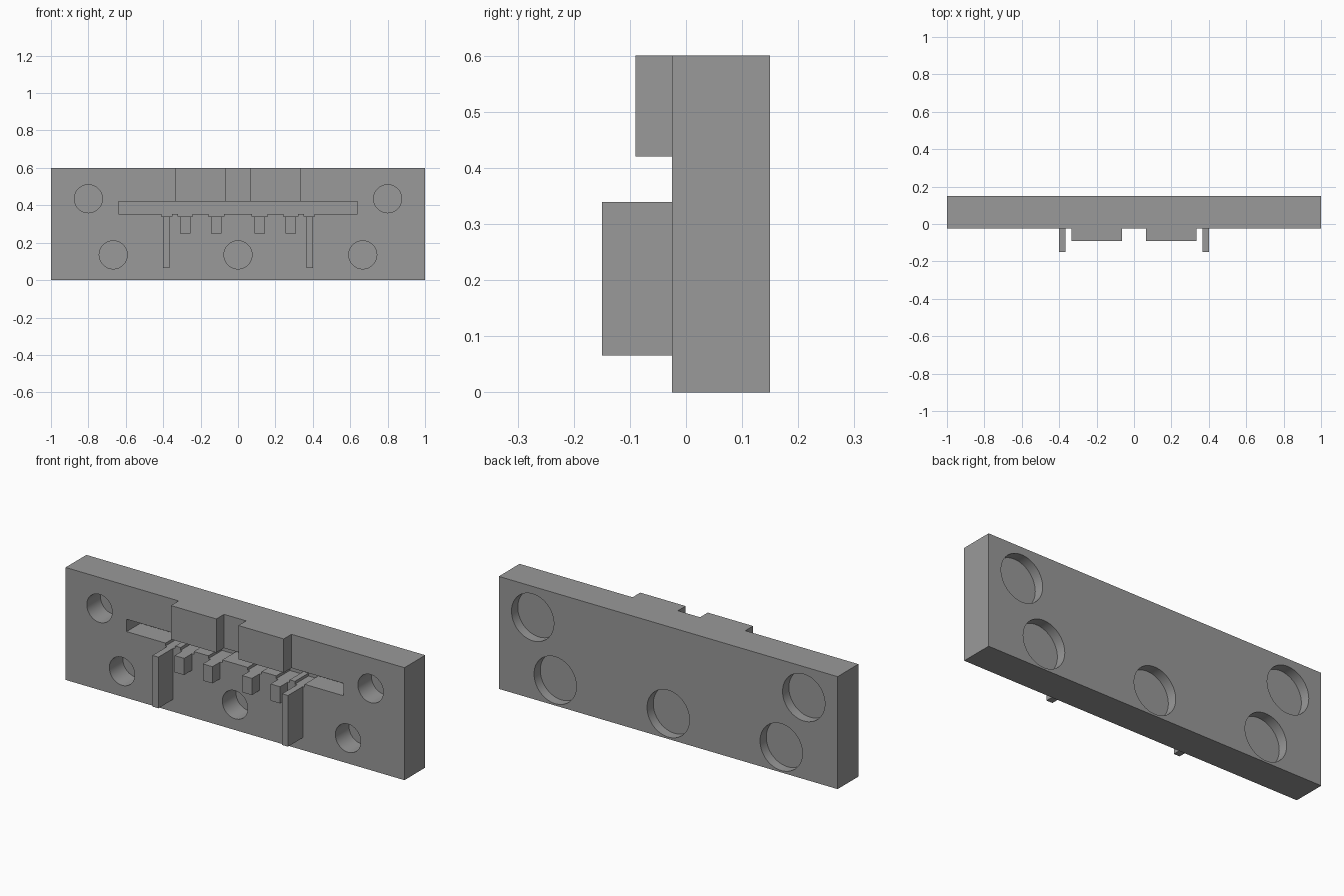
import bpy

cube = bpy.data.objects.get("Cube")
if cube:
    bpy.data.objects.remove(cube, do_unlink=True)

FRONT, BACK, TOP = -0.025, 0.15, 0.6    # plate faces
SLOT_LOW, SLOT_HIGH, NOTCH_LOW = 0.354, 0.42, 0.339
SLOT_BACK = 0.09

grey = bpy.data.materials.new("grey")
grey.use_nodes = True
colour = (0.32, 0.32, 0.32, 1)
grey.diffuse_color = colour
grey.node_tree.nodes["Principled BSDF"].inputs["Base Color"].default_value = colour


def box(name, x, y, z):
    """Box spanning the given (low, high) ranges."""
    spans = (x, y, z)
    bpy.ops.mesh.primitive_cube_add(size=1, location=[(a + b) / 2 for a, b in spans])
    ob = bpy.context.object
    ob.name = name
    ob.scale = [b - a for a, b in spans]
    bpy.ops.object.transform_apply(location=False, rotation=False, scale=True)
    ob.data.materials.append(grey)
    return ob


def rod(name, x, z, radius, y):
    """Cylinder along y spanning the given range."""
    bpy.ops.mesh.primitive_cylinder_add(
        vertices=64, radius=radius, depth=y[1] - y[0],
        location=(x, (y[0] + y[1]) / 2, z), rotation=(1.5707963, 0, 0))
    ob = bpy.context.object
    ob.name = name
    ob.data.materials.append(grey)
    return ob


def cut(target, cutter):
    mod = target.modifiers.new(cutter.name, "BOOLEAN")
    mod.operation, mod.solver, mod.object = "DIFFERENCE", "EXACT", cutter
    bpy.context.view_layer.objects.active = target
    bpy.ops.object.modifier_apply(modifier=mod.name)
    bpy.data.objects.remove(cutter, do_unlink=True)


# Base plate with a long slot
plate = box("plate", (-1, 1), (FRONT, BACK), (0, TOP))
cut(plate, box("slot_cutter", (-0.64, 0.64), (FRONT - 0.1, SLOT_BACK), (SLOT_LOW, SLOT_HIGH)))

# Blind screw holes in front, wider shallow pockets behind
for x, z in ((-0.8, 0.435), (0.8, 0.435), (-0.667, 0.135), (0, 0.135), (0.667, 0.135)):
    cut(plate, rod("hole_cutter", x, z, 0.075, (FRONT - 0.1, 0.09)))
    cut(plate, rod("pocket_cutter", x, z, 0.125, (0.097, BACK + 0.1)))

for side, s in (("left", 1), ("right", -1)):
    def span(a, b):
        return tuple(sorted((s * a, s * b)))

    # Notches in the slot floor above each rib and peg
    for a, b in ((0.075, 0.157), (0.243, 0.322), (0.353, 0.41)):
        cut(plate, box("notch_cutter", span(a, b), (FRONT - 0.1, SLOT_BACK), (NOTCH_LOW, 0.38)))

    # Raised parts on the front
    box(side + "_top_block", span(0.065, 0.333), (-0.09, FRONT), (SLOT_HIGH, TOP))
    box(side + "_inner_peg", span(0.088, 0.145), (-0.09, FRONT), (0.25, NOTCH_LOW))
    box(side + "_outer_peg", span(0.255, 0.311), (-0.09, FRONT), (0.25, NOTCH_LOW))
    box(side + "_rib", span(0.365, 0.4), (-0.15, FRONT), (0.066, NOTCH_LOW))

# Smooth the hole walls, keep edges sharp
bpy.ops.object.select_all(action="DESELECT")
plate.select_set(True)
bpy.context.view_layer.objects.active = plate
bpy.ops.object.shade_smooth_by_angle()
